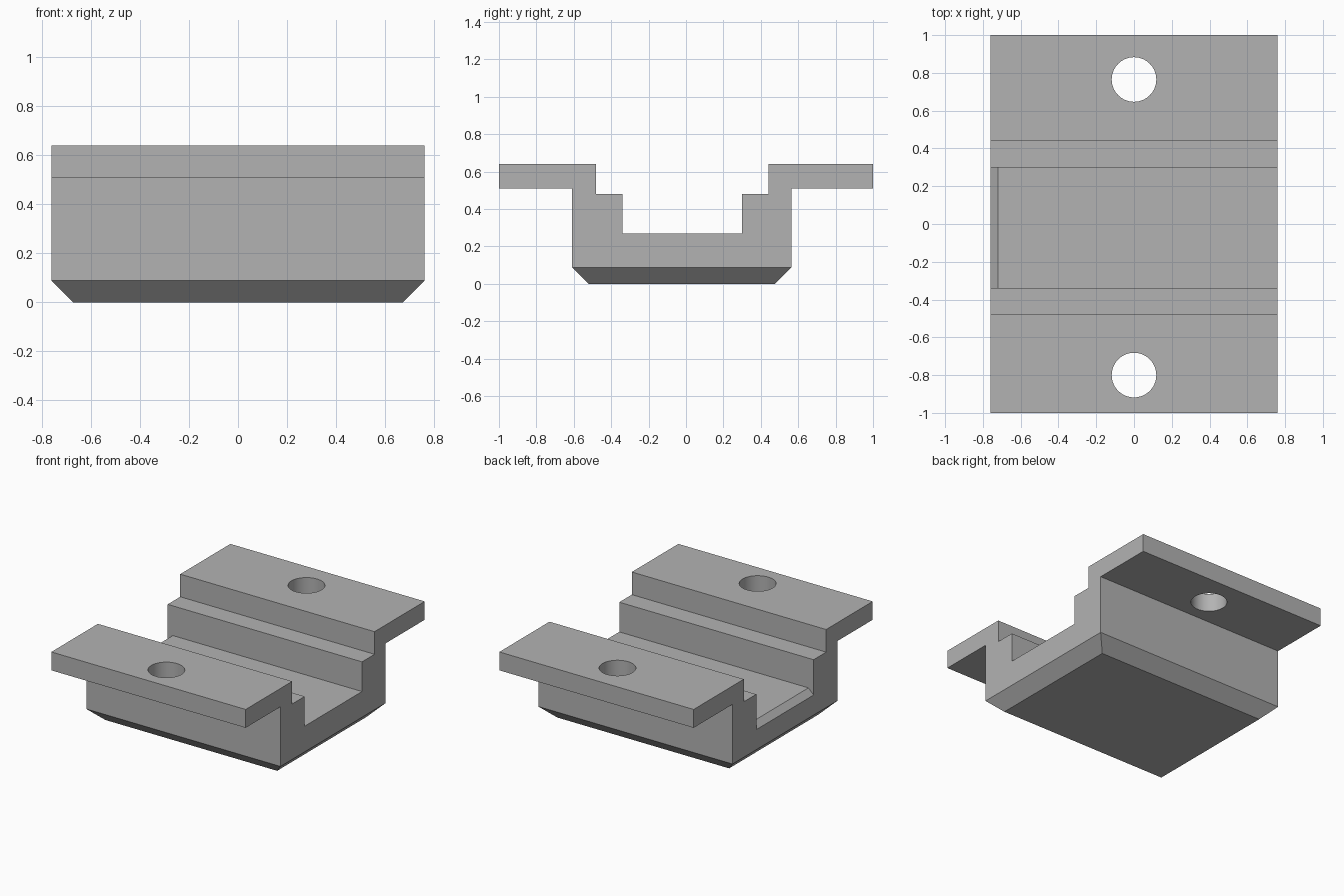
import bpy, bmesh
from mathutils import Matrix, Vector

cube = bpy.data.objects.get("Cube")
if cube:
    bpy.data.objects.remove(cube, do_unlink=True)

HALF = 0.76          # half length along x
CHAMFER = 0.088      # bottom edge chamfer

grey = bpy.data.materials.new("plain_grey")
grey.use_nodes = True
colour = (0.45, 0.45, 0.45, 1)
grey.diffuse_color = colour
grey.node_tree.nodes["Principled BSDF"].inputs["Base Color"].default_value = colour


def add_object(name, bm):
    bmesh.ops.recalc_face_normals(bm, faces=bm.faces)
    mesh = bpy.data.meshes.new(name)
    bm.to_mesh(mesh)
    bm.free()
    mesh.materials.append(grey)
    obj = bpy.data.objects.new(name, mesh)
    bpy.context.collection.objects.link(obj)
    return obj


def extrude(points, direction):
    """Prism from a flat outline."""
    bm = bmesh.new()
    face = bm.faces.new([bm.verts.new(p) for p in points])
    new = bmesh.ops.extrude_face_region(bm, geom=[face])["geom"]
    verts = [g for g in new if isinstance(g, bmesh.types.BMVert)]
    bmesh.ops.translate(bm, verts=verts, vec=Vector(direction))
    return bm


def cut(target, cutter):
    mod = target.modifiers.new(cutter.name, "BOOLEAN")
    mod.operation = "DIFFERENCE"
    mod.solver = "EXACT"
    mod.object = cutter
    cutter.hide_render = True
    cutter.hide_viewport = True


# Stepped channel with a mounting flange on each side
profile = [(-0.61, 0), (0.565, 0), (0.565, 0.51), (1, 0.51), (1, 0.64),
           (0.44, 0.64), (0.44, 0.48), (0.30, 0.48), (0.30, 0.27),
           (-0.34, 0.27), (-0.34, 0.48), (-0.48, 0.48), (-0.48, 0.64),
           (-1, 0.64), (-1, 0.51), (-0.61, 0.51)]
bm = extrude([(-HALF, y, z) for y, z in profile], (2 * HALF, 0, 0))
bottom = [e for e in bm.edges if all(v.co.z < 0.001 for v in e.verts)]
bmesh.ops.bevel(bm, geom=bottom, offset=CHAMFER, segments=1,
                affect="EDGES", offset_type="OFFSET")
bracket = add_object("channel_bracket", bm)

# Round mounting holes through the flanges
for name, y in (("front_hole_cutter", -0.80), ("back_hole_cutter", 0.765)):
    bm = bmesh.new()
    bmesh.ops.create_cone(bm, cap_ends=True, segments=64, radius1=0.118,
                          radius2=0.118, depth=0.3,
                          matrix=Matrix.Translation((0, y, 0.575)))
    cut(bracket, add_object(name, bm))

# Sloped lip at the right end of the channel floor
lip = [(-0.72, 0.27), (-0.72, 0.30), (-0.80, 0.30), (-0.80, 0.19)]
bm = extrude([(x, -0.34, z) for x, z in lip], (0, 0.64, 0))
cut(bracket, add_object("floor_lip_cutter", bm))

# Apply the cuts and keep the hole walls smooth
bpy.context.view_layer.update()
final = bpy.data.meshes.new_from_object(
    bracket.evaluated_get(bpy.context.evaluated_depsgraph_get()))
bracket.modifiers.clear()
bracket.data = final
for obj in [o for o in bpy.data.objects if o.name.endswith("_cutter")]:
    bpy.data.objects.remove(obj, do_unlink=True)
bpy.ops.object.select_all(action="DESELECT")
bracket.select_set(True)
bpy.context.view_layer.objects.active = bracket
bpy.ops.object.shade_smooth_by_angle()
